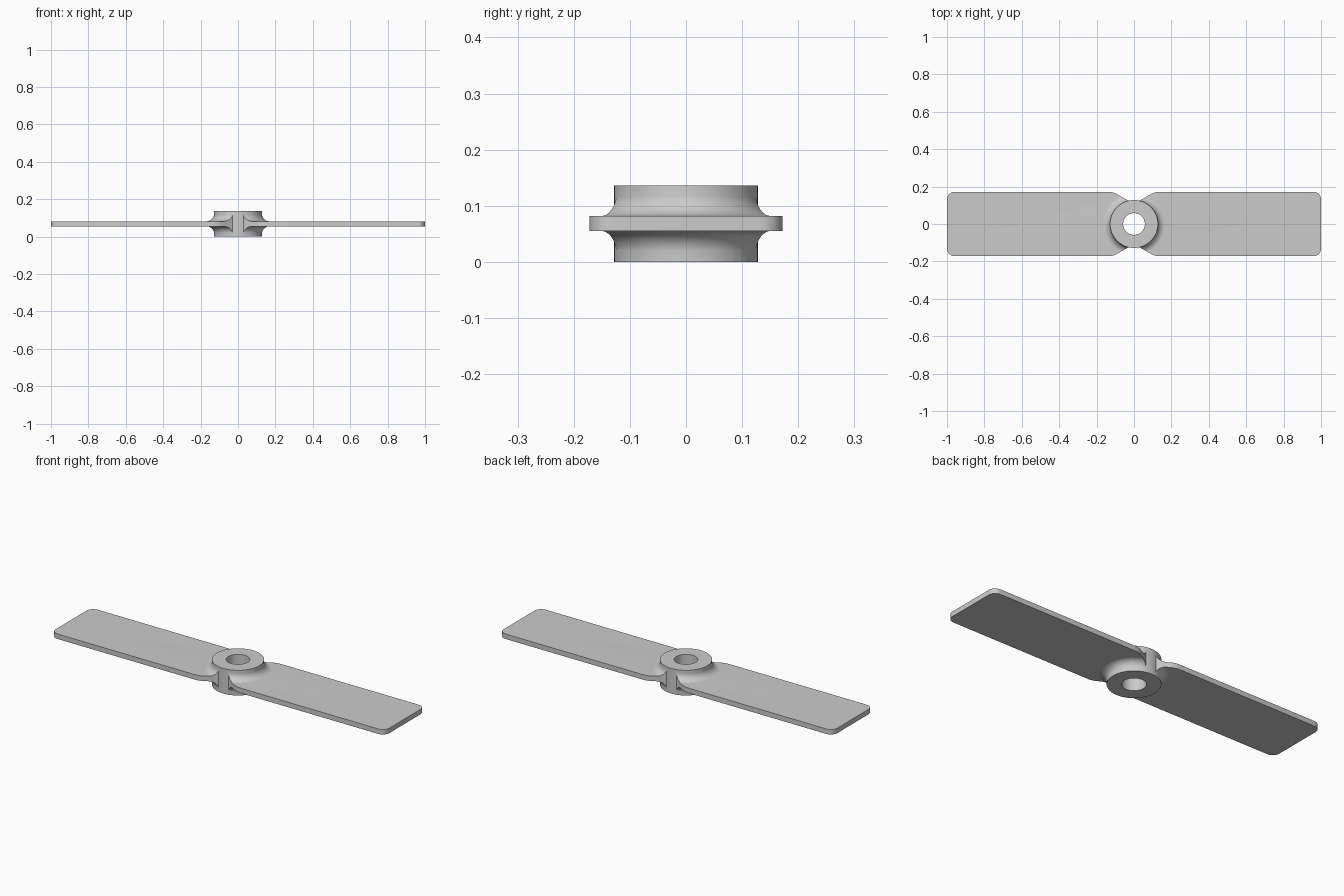
import bpy, bmesh, math
from mathutils import Vector

if "Cube" in bpy.data.objects:
    bpy.data.objects.remove(bpy.data.objects["Cube"])

HUB_R, BORE_R, HEIGHT = 0.128, 0.058, 0.136
Z0, Z1 = 0.055, 0.082          # blade underside and top
FILLET = 0.04
SEG = 96


def finish(name, bm):
    bmesh.ops.recalc_face_normals(bm, faces=bm.faces[:])
    me = bpy.data.meshes.new(name)
    bm.to_mesh(me)
    bm.free()
    ob = bpy.data.objects.new(name, me)
    bpy.context.collection.objects.link(ob)
    return ob


def prism(name, pts, z0, z1):
    bm = bmesh.new()
    face = bm.faces.new([bm.verts.new((p[0], p[1], z0)) for p in pts])
    ext = bmesh.ops.extrude_face_region(bm, geom=[face])
    verts = [v for v in ext["geom"] if isinstance(v, bmesh.types.BMVert)]
    bmesh.ops.translate(bm, verts=verts, vec=(0, 0, z1 - z0))
    return finish(name, bm)


def circle(r):
    return [(r * math.cos(2 * math.pi * i / SEG), r * math.sin(2 * math.pi * i / SEG))
            for i in range(SEG)]


def lathe(name, profile):
    bm = bmesh.new()
    rings = [[bm.verts.new((r * x, r * y, z)) for x, y in circle(1)] for r, z in profile]
    for a, b in zip(rings, rings[1:] + rings[:1]):
        for i in range(SEG):
            j = (i + 1) % SEG
            bm.faces.new((a[i], a[j], b[j], b[i]))
    return finish(name, bm)


def rounded(corners, steps=8):
    """Outline from (x, y, radius) corners, each replaced by a tangent arc."""
    out = []
    for i, (x, y, r) in enumerate(corners):
        p = Vector((x, y))
        if r == 0:
            out.append(p)
            continue
        a = (Vector(corners[i - 1][:2]) - p).normalized()
        b = (Vector(corners[(i + 1) % len(corners)][:2]) - p).normalized()
        half = a.angle(b) / 2
        centre = p + (a + b).normalized() * (r / math.sin(half))
        s = p + a * (r / math.tan(half)) - centre
        e = p + b * (r / math.tan(half)) - centre
        total = s.angle(e)
        for k in range(steps + 1):
            t = k / steps
            out.append(centre + (s * math.sin((1 - t) * total) + e * math.sin(t * total))
                       / math.sin(total))
    return out


def boolean(target, other, op):
    mod = target.modifiers.new(op, 'BOOLEAN')
    mod.operation, mod.solver, mod.object = op, 'EXACT', other
    bpy.context.view_layer.objects.active = target
    bpy.ops.object.modifier_apply(modifier=mod.name)


# Blade outline: one quarter mirrored round, pinched in at the hub
quarter = [(1.0, 0.172, 0.04), (0.112, 0.172, 0.1), (0.022, 0.12, 0)]
half = quarter + [(-x, y, r) for x, y, r in reversed(quarter)]
outline = rounded(half + [(x, -y, r) for x, y, r in reversed(half)])
blade = prism("propeller_blade", outline, Z0, Z1)

# Filleted flare around the hub, trimmed to the blade outline
r0 = HUB_R - 0.0005
arc = [(r0 + FILLET * (1 - math.cos(a)), FILLET * (1 - math.sin(a)))
       for a in [math.pi / 2 * k / 12 for k in range(13)]]
profile = [(0.09, Z1 + FILLET)] + [(r, Z1 + h) for r, h in arc]
profile += [(r, Z0 - h) for r, h in reversed(arc)] + [(0.09, Z0 - FILLET)]
flare = lathe("flare", profile)
trim = prism("flare_trim", outline, -0.1, 0.3)
boolean(flare, trim, 'INTERSECT')

# Hub and bore
hub = prism("hub", circle(HUB_R), 0, HEIGHT)
bore = prism("bore", circle(BORE_R), -0.1, 0.3)
boolean(blade, flare, 'UNION')
boolean(blade, hub, 'UNION')
boolean(blade, bore, 'DIFFERENCE')
for helper in (flare, trim, hub, bore):
    bpy.data.objects.remove(helper)

# Smooth shading with crisp edges
bpy.ops.object.select_all(action='DESELECT')
blade.select_set(True)
bpy.context.view_layer.objects.active = blade
bpy.ops.object.shade_smooth_by_angle(angle=math.radians(25))
